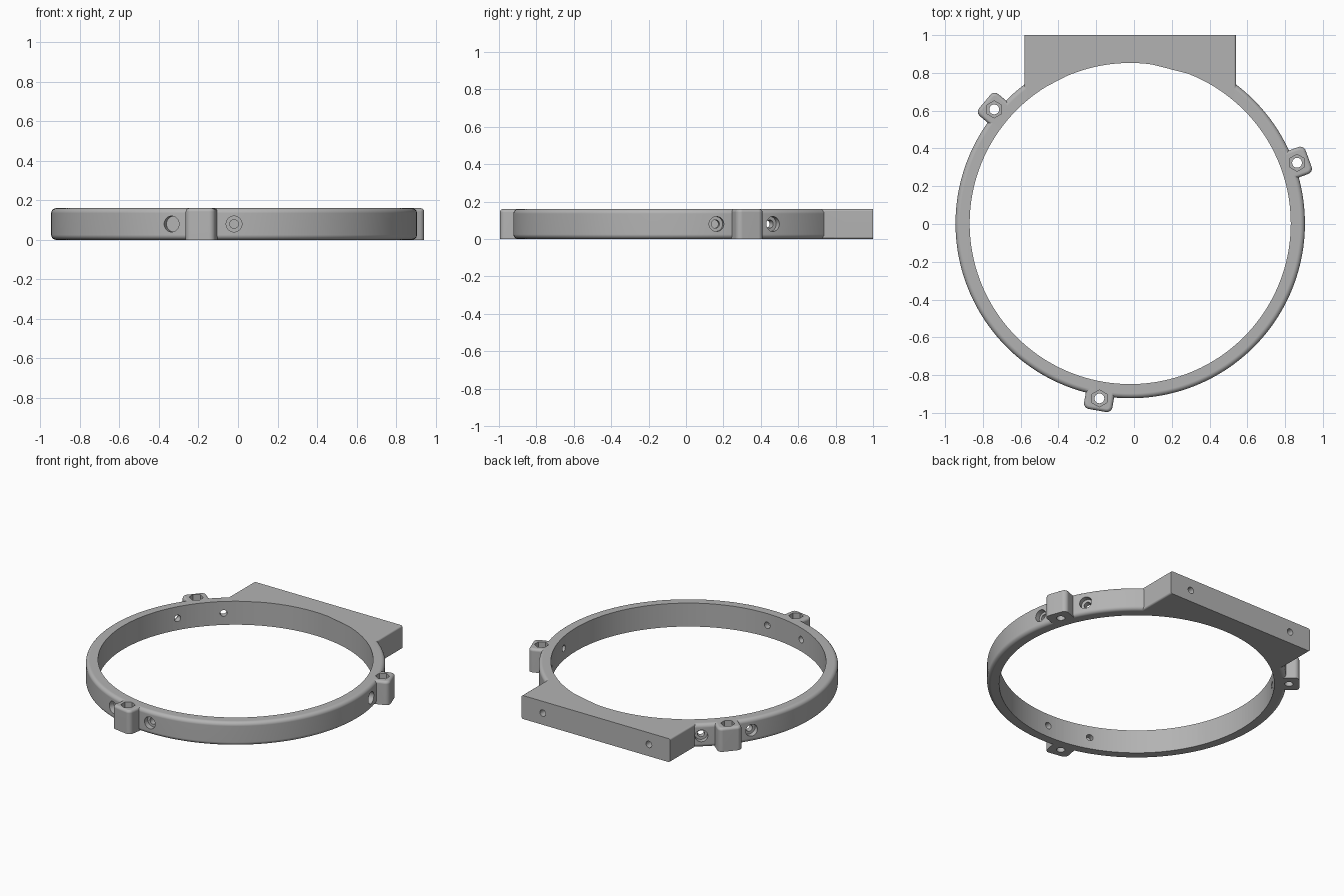
import bpy, bmesh, math
from mathutils import Matrix, Vector

cube = bpy.data.objects.get("Cube")
if cube:
    bpy.data.objects.remove(cube, do_unlink=True)

CENTRE = Vector((-0.02, 0.0025, 0))
HEIGHT, INNER, OUTER, LUG_RADIUS = 0.16, 0.85, 0.925, 0.94
LUG_ANGLES = (20, 140, 260)

grey = bpy.data.materials.new("mid grey")
grey.use_nodes = True
grey.diffuse_color = (0.45, 0.45, 0.45, 1)
grey.node_tree.nodes["Principled BSDF"].inputs["Base Color"].default_value = (0.45, 0.45, 0.45, 1)


def finish(name, bm):
    bmesh.ops.recalc_face_normals(bm, faces=bm.faces)
    mesh = bpy.data.meshes.new(name)
    bm.to_mesh(mesh)
    bm.free()
    mesh.materials.append(grey)
    obj = bpy.data.objects.new(name, mesh)
    bpy.context.collection.objects.link(obj)
    return obj


def box(bm, lo, hi):
    lo, hi = Vector(lo), Vector(hi)
    matrix = Matrix.Translation((lo + hi) / 2) @ Matrix.Diagonal((*(hi - lo), 1))
    bmesh.ops.create_cube(bm, size=1, matrix=matrix)


def cylinder(name, radius, start, end, sides=32):
    """Straight prism or cylinder between two points."""
    start, end = Vector(start), Vector(end)
    axis = end - start
    bm = bmesh.new()
    turn = axis.to_track_quat('Z', 'Y').to_matrix().to_4x4()
    bmesh.ops.create_cone(bm, cap_ends=True, segments=sides, radius1=radius, radius2=radius,
                          depth=axis.length, matrix=Matrix.Translation((start + end) / 2) @ turn)
    return finish(name, bm)


def boolean(target, tool, operation):
    mod = target.modifiers.new(operation.title(), 'BOOLEAN')
    mod.operation, mod.solver, mod.object = operation, 'EXACT', tool
    bpy.context.view_layer.objects.active = target
    bpy.ops.object.modifier_apply(modifier=mod.name)
    bpy.data.objects.remove(tool, do_unlink=True)


def polar(angle, radius, z):
    a = math.radians(angle)
    return CENTRE + Vector((radius * math.cos(a), radius * math.sin(a), z))


def make_ring():
    """Lathe a band with rounded outer edges."""
    bm = bmesh.new()
    edge, steps = 0.025, 6
    profile = [(INNER, HEIGHT), (INNER, 0)]
    for z, begin in ((edge, -90), (HEIGHT - edge, 0)):
        for i in range(steps + 1):
            a = math.radians(begin + 90 * i / steps)
            profile.append((OUTER - edge + edge * math.cos(a), z + edge * math.sin(a)))
    count = 180
    loops = [[bm.verts.new(polar(360 * k / count, r, z)) for r, z in profile] for k in range(count)]
    for k, loop in enumerate(loops):
        following = loops[(k + 1) % count]
        for j in range(len(profile)):
            n = (j + 1) % len(profile)
            bm.faces.new((loop[j], following[j], following[n], loop[n]))
    return finish("ring_body", bm)


def make_mount():
    """Flat-backed block with softened long edges."""
    bm = bmesh.new()
    box(bm, (-0.58, 0.70, 0), (0.54, 1.0, HEIGHT))
    along = [e for e in bm.edges if abs(e.verts[0].co.y - e.verts[1].co.y) > 0.1]
    bmesh.ops.bevel(bm, geom=along, offset=0.012, segments=4, profile=0.5, affect='EDGES')
    return finish("mount_block", bm)


def make_lug(angle):
    """Rounded post on the outside of the band."""
    bm = bmesh.new()
    box(bm, (0.87, -0.076, 0), (1.005, 0.076, HEIGHT))
    upright = [e for e in bm.edges if all(v.co.x > 1 for v in e.verts)
               and abs(e.verts[0].co.z - e.verts[1].co.z) > 0.1]
    bmesh.ops.bevel(bm, geom=upright, offset=0.03, segments=6, profile=0.5, affect='EDGES')
    rim = [e for e in bm.edges if all(v.co.z > HEIGHT - 0.001 for v in e.verts)]
    bmesh.ops.bevel(bm, geom=rim, offset=0.018, segments=4, profile=0.5, affect='EDGES')
    bm.transform(Matrix.Translation(CENTRE) @ Matrix.Rotation(math.radians(angle), 4, 'Z'))
    return finish("lug", bm)


# Solid body: band, mounting block, three lugs
body = make_ring()
boolean(body, make_mount(), 'UNION')
for angle in LUG_ANGLES:
    boolean(body, make_lug(angle), 'UNION')

# Upright lug holes with hexagonal nut pockets
for angle in LUG_ANGLES:
    boolean(body, cylinder("lug_hole", 0.026, polar(angle, LUG_RADIUS, -0.1),
                           polar(angle, LUG_RADIUS, 0.3)), 'DIFFERENCE')
    boolean(body, cylinder("nut_pocket", 0.045, polar(angle, LUG_RADIUS, HEIGHT - 0.05),
                           polar(angle, LUG_RADIUS, 0.3), 6), 'DIFFERENCE')
    # Counterbored radial holes either side of each lug
    for side in (-10, 10):
        a = angle + side
        boolean(body, cylinder("radial_hole", 0.022, polar(a, 0.8, HEIGHT / 2),
                               polar(a, 1.0, HEIGHT / 2)), 'DIFFERENCE')
        boolean(body, cylinder("counterbore", 0.04, polar(a, 0.89, HEIGHT / 2),
                               polar(a, 1.0, HEIGHT / 2)), 'DIFFERENCE')

# Bore through the block, then blind holes in its back
boolean(body, cylinder("bore", INNER, CENTRE - Vector((0, 0, 0.1)),
                       CENTRE + Vector((0, 0, 0.3)), 180), 'DIFFERENCE')
for x in (-0.42, 0.38):
    boolean(body, cylinder("mount_hole", 0.022, (x, 0.82, HEIGHT / 2), (x, 1.1, HEIGHT / 2)), 'DIFFERENCE')

bpy.ops.object.select_all(action='DESELECT')
body.select_set(True)
bpy.context.view_layer.objects.active = body
bpy.ops.object.shade_smooth_by_angle(angle=math.radians(30))
normals = body.modifiers.new("Weighted normals", 'WEIGHTED_NORMAL')
normals.keep_sharp = True
